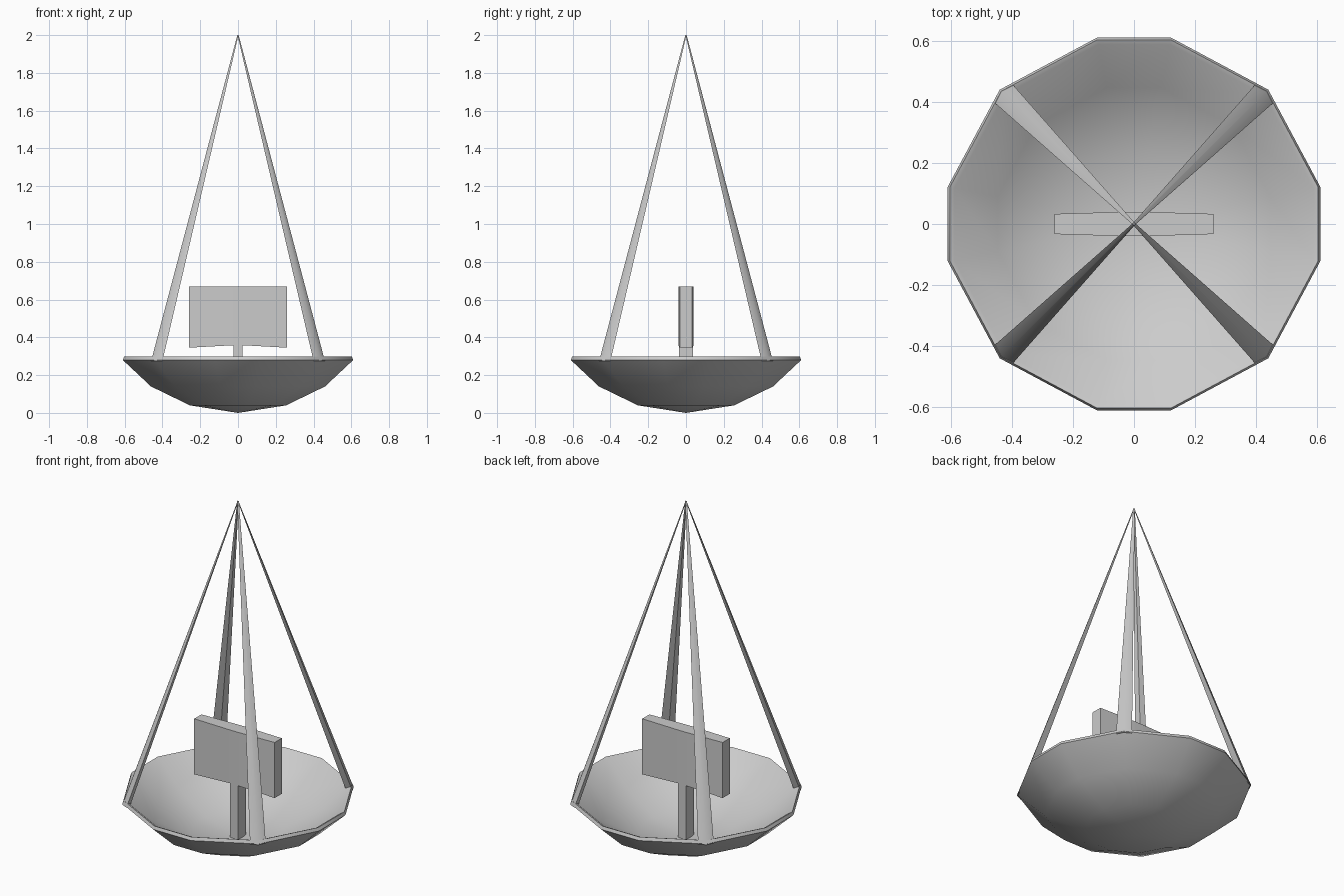
import bpy, math

if "Cube" in bpy.data.objects:
    bpy.data.objects.remove(bpy.data.objects["Cube"])


def make(name, verts, faces, smooth=None):
    mesh = bpy.data.meshes.new(name)
    mesh.from_pydata(verts, [], faces)
    obj = bpy.data.objects.new(name, mesh)
    bpy.context.collection.objects.link(obj)
    bpy.ops.object.select_all(action='DESELECT')
    obj.select_set(True)
    bpy.context.view_layer.objects.active = obj
    bpy.ops.object.mode_set(mode='EDIT')
    bpy.ops.mesh.select_all(action='SELECT')
    bpy.ops.mesh.normals_make_consistent(inside=False)
    bpy.ops.object.mode_set(mode='OBJECT')
    if smooth:
        bpy.ops.object.shade_smooth_by_angle(angle=math.radians(smooth))
    return obj


def loft(name, sections, smooth=None):
    """Skin a stack of equal-length closed sections and cap both ends."""
    n = len(sections[0])
    verts = [p for s in sections for p in s]
    faces = [(k * n + i, k * n + (i + 1) % n, (k + 1) * n + (i + 1) % n, (k + 1) * n + i)
             for k in range(len(sections) - 1) for i in range(n)]
    faces += [tuple(range(n)), tuple(range(len(verts) - n, len(verts)))]
    return make(name, verts, faces, smooth)


# Dish: twelve-sided shell, outer profile up to the rim and back down inside
angles = [math.radians(q * 90 + a) for q in range(4) for a in (11.3, 45, 78.7)]
profile = [(0.26, 0.04), (0.47, 0.14), (0.622, 0.28), (0.615, 0.298),
           (0.60, 0.292), (0.455, 0.165), (0.25, 0.07)]
verts = [(r * math.cos(a), r * math.sin(a), z) for r, z in profile for a in angles]
faces = [(k * 12 + i, k * 12 + (i + 1) % 12, (k + 1) * 12 + (i + 1) % 12, (k + 1) * 12 + i)
         for k in range(len(profile) - 1) for i in range(12)]
bottom, inside = len(verts), len(verts) + 1
verts += [(0, 0, 0), (0, 0, 0.035)]
last = (len(profile) - 1) * 12
for i in range(12):
    faces.append((bottom, (i + 1) % 12, i))
    faces.append((inside, last + i, last + (i + 1) % 12))
make("dish", verts, faces, 45)

# Four tapered legs meeting at the apex
section = [(0.44, 0.44), (0.40, 0.46), (0.408, 0.408), (0.46, 0.40)]
for i, (sx, sy) in enumerate([(1, 1), (-1, 1), (-1, -1), (1, -1)]):
    base = [(sx * x, sy * y, 0.275) for x, y in section]
    tip = [(sx * (x - 0.425) * 0.1, sy * (y - 0.425) * 0.1, 2.0) for x, y in section]
    loft(f"leg_{i + 1}", [base, tip], 60)

# Slightly bowed panel with an arched lower edge
stations = [(-0.26, 0.033, 0.345), (-0.03, 0.04, 0.358),
            (0.03, 0.04, 0.358), (0.26, 0.033, 0.345)]
loft("panel", [[(x, -y, z), (x, y, z), (x, y, 0.67), (x, -y, 0.67)] for x, y, z in stations])

# Post holding the panel
loft("post", [[(-0.025, -0.037, z), (0.025, -0.037, z), (0.025, 0.037, z), (-0.025, 0.037, z)]
              for z in (0.03, 0.365)])
